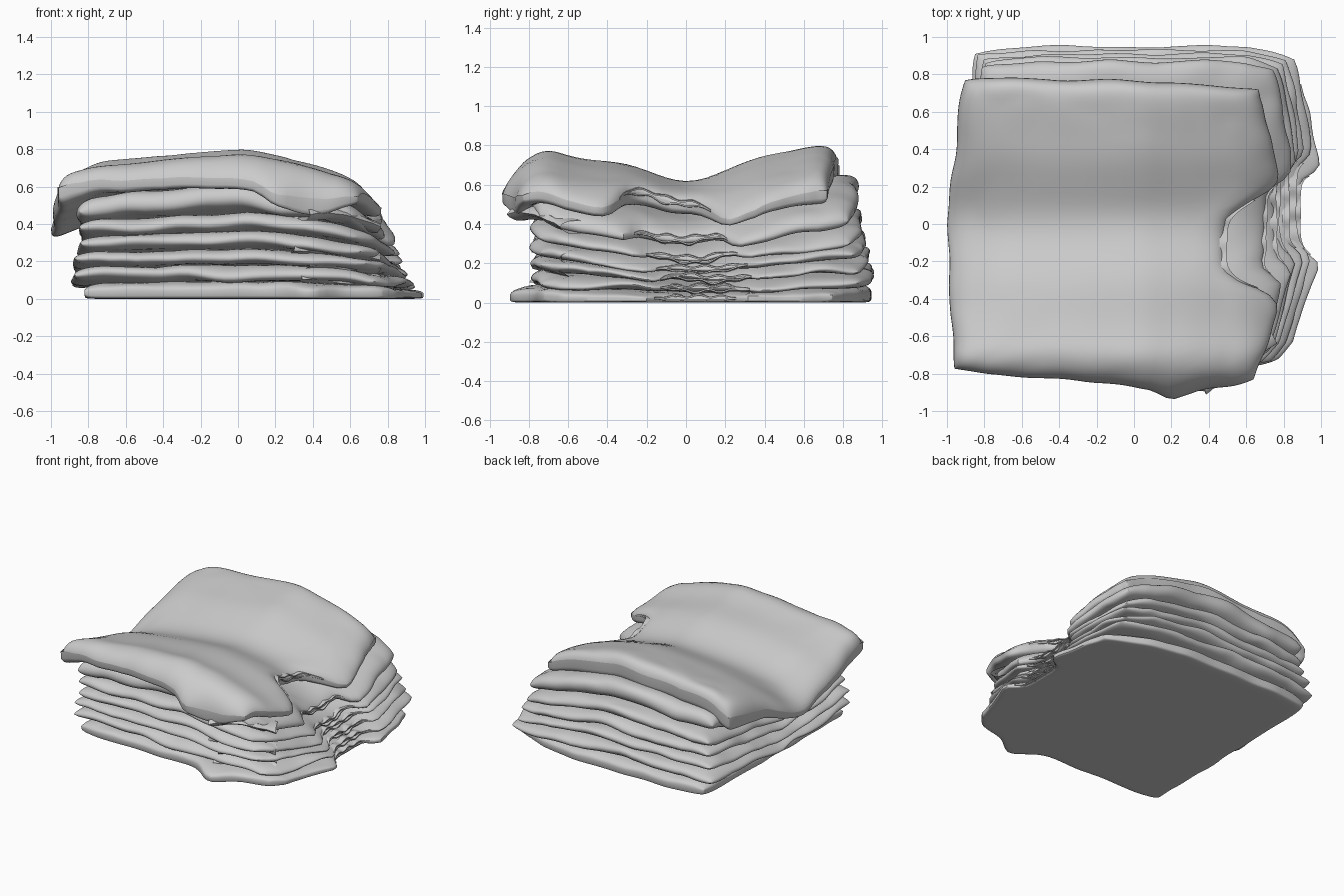
import bpy, bmesh, math
from mathutils import Vector, noise

if "Cube" in bpy.data.objects:
    bpy.data.objects.remove(bpy.data.objects["Cube"])

cloth = bpy.data.materials.new("grey cloth")
cloth.use_nodes = True
GREY = (0.6, 0.6, 0.6, 1)
cloth.diffuse_color = GREY
cloth.node_tree.nodes["Principled BSDF"].inputs["Base Color"].default_value = GREY


def interp(points, t):
    """Piecewise linear profile."""
    if t <= points[0][0]:
        return points[0][1]
    for (a, p), (b, q) in zip(points, points[1:]):
        if t <= b:
            return p + (q - p) * (t - a) / (b - a)
    return points[-1][1]


def soft(points, t, r):
    """Profile with its corners softened."""
    return sum(interp(points, t + r * k) for k in (-1, -0.5, 0, 0.5, 1)) / 5


def bump(t, centre, width):
    return math.exp(-((t - centre) / width) ** 2)


def wobble(x, y, seed, scale):
    return noise.noise(Vector((x * scale, y * scale, seed * 7.3 + 0.4)))


# Sagging saddle shape of the pile: ridge across y, falling off along x
RIDGE = [(-0.95, 0.60), (-0.86, 0.71), (-0.72, 0.79), (-0.55, 0.74), (-0.3, 0.71),
         (-0.06, 0.62), (0.06, 0.62), (0.35, 0.74), (0.75, 0.82), (0.95, 0.84)]
FALL = [(-1, 0.78), (-0.75, 0.9), (-0.4, 0.95), (0.05, 1.01),
        (0.3, 0.95), (0.6, 0.82), (0.8, 0.69), (1, 0.54)]


def pile_height(x, y):
    h = soft(RIDGE, y, 0.06) * soft(FALL, x, 0.06)
    # the trough deepens at the left, where the front corner lifts
    edge = max(0, (-x - 0.45) / 0.55) ** 2
    h += edge * (0.07 * bump(y, -0.85, 0.3) - 0.08 * bump(y, 0, 0.4))
    # the neck side sags
    h *= 1 - 0.2 * bump(x, 0.95, 0.22) * bump(y, 0.1, 0.28)
    return h + 0.018 * wobble(x, y, 1, 1.8)


# Outline of the garments; the top one is shifted towards -x and -y
LEFT = [(-0.8, -0.86), (0, -0.84), (0.9, -0.82)]
RIGHT = [(-0.8, -0.26), (-0.65, -0.14), (-0.13, 0), (0.36, 0), (0.92, -0.09)]
FRONT = [(-0.85, -0.74), (0, -0.77), (0.4, -0.79), (0.9, -0.72)]
BACK = [(-0.85, -0.01), (-0.5, 0.01), (0.6, 0.01), (0.9, -0.05)]
TOP_LEFT = [(-0.8, -0.97), (0, -1), (0.78, -0.92)]
TOP_RIGHT = [(-0.85, -0.14), (-0.35, 0.01), (0.2, 0), (0.5, -0.05), (0.72, -0.11)]
TOP_FRONT = [(-0.97, -0.79), (-0.5, -0.82), (0.1, -0.88), (0.2, -0.94),
             (0.36, -0.9), (0.65, -0.85)]
TOP_BACK = [(-0.92, 0), (0, -0.01), (0.6, -0.05)]

# name, lower and upper share of the pile, right, back, left shift, neck depth, neck centre
LAYERS = [
    ("first_shirt", 0.00, 0.12, 1.00, 0.93, 0.03, 0.12, 0.12),
    ("second_shirt", 0.12, 0.24, 0.96, 0.94, -0.04, 0.10, 0.11),
    ("third_shirt", 0.24, 0.35, 0.92, 0.92, -0.03, 0.10, 0.11),
    ("fourth_shirt", 0.35, 0.47, 0.89, 0.90, 0.0, 0.12, 0.09),
    ("fifth_shirt", 0.47, 0.60, 0.87, 0.88, 0.01, 0.12, 0.04),
    ("sixth_shirt", 0.60, 0.79, 0.84, 0.86, 0.0, 0.14, -0.02),
    ("top_shirt", 0.79, 1.00, 0.79, 0.78, 0.0, 0.31, -0.08),
]
N = 52


def span(layer):
    """Approximate front and back of a shirt."""
    return (-0.84 if layer[0] == "top_shirt" else -0.75), layer[4]


def place(layer, i, u, v, side):
    """Point on one side (+1 upper, -1 lower, 0 rim) of a folded shirt."""
    name, low, high, right, back, shift, depth, centre = layer
    top = name == "top_shirt"
    near, far = span(layer)
    yr = near + (far - near) * (v + 1) / 2
    x0 = interp(TOP_LEFT, yr) if top else interp(LEFT, yr) + shift
    x1 = right + interp(TOP_RIGHT if top else RIGHT, yr)
    x1 -= depth * math.exp(-abs((yr - centre) / 0.26) ** (4 if top else 8))
    xr = x0 + (x1 - x0) * (u + 1) / 2
    y0 = interp(TOP_FRONT if top else FRONT, xr)
    y1 = back + interp(TOP_BACK if top else BACK, xr)
    if i == 0:
        # sleeve hem at the front, back hem folded in at the right
        y0 -= 0.11 * bump(xr, 0.37, 0.13)
        y1 -= interp([(0.3, 0), (0.95, 0.13)], xr)
    # slightly rounded corners and uneven folded edges
    corner = 0.015 * (u * v) ** 10
    x0 += corner + 0.02 * wobble(yr, 3, i, 4)
    x1 += -corner + 0.015 * wobble(yr, 5, i, 6)
    y0 += corner + 0.02 * wobble(xr, 7, i, 4)
    y1 += -corner + 0.015 * wobble(xr, 9, i, 4)
    x = x0 + (x1 - x0) * (u + 1) / 2
    y = y0 + (y1 - y0) * (v + 1) / 2
    h = pile_height(x, y)
    if top:
        # hems of the top shirt hang down over the pile
        low -= (0.06 + 0.12 * abs(v)) * max(0, -u) ** 8 + 0.1 * max(0, v) ** 10
        low -= 0.2 * max(0, -v) ** 8 * bump(x, 0.38, 0.16)
    mid, half = h * (low + high) / 2, h * (high - low) / 2
    rim = max(abs(u), abs(v))
    if top:
        # rim sits high, so the hem tucks under
        mid += half * 0.35 * rim ** 18 * (1 - abs(side))
    elif i:
        mid += 0.03 * wobble(x, y, i + 20, 3.2) * rim ** 6
    roll = math.sqrt(max(0, (1 - u ** 18) * (1 - v ** 18)))
    z = mid + side * half * roll
    # creases near the edges
    if side > 0 or i:
        z += 0.018 * abs(wobble(x + y, x - y, i, 3)) * rim ** 3
    if i == 0 and side < 0:
        z *= 1 - roll ** 0.3
    return Vector((x, y, max(z, 0)))


def finish(name, bm):
    bmesh.ops.recalc_face_normals(bm, faces=bm.faces)
    mesh = bpy.data.meshes.new(name)
    bm.to_mesh(mesh)
    bm.free()
    mesh.materials.append(cloth)
    obj = bpy.data.objects.new(name, mesh)
    bpy.context.collection.objects.link(obj)
    bpy.ops.object.select_all(action="DESELECT")
    obj.select_set(True)
    bpy.context.view_layer.objects.active = obj
    bpy.ops.object.shade_smooth_by_angle(angle=math.radians(40))


def build_shirt(layer, i):
    bm = bmesh.new()
    steps = [math.sin(math.pi * (k / N - 0.5)) for k in range(N + 1)]
    for side in (1, -1):
        grid = [[bm.verts.new(place(layer, i, u, v, 0 if abs(u) == 1 or abs(v) == 1 else side))
                 for v in steps] for u in steps]
        for a in range(N):
            for b in range(N):
                bm.faces.new((grid[a][b], grid[a + 1][b], grid[a + 1][b + 1], grid[a][b + 1]))
    bmesh.ops.remove_doubles(bm, verts=bm.verts, dist=0.0002)
    finish(layer[0], bm)


def build_collar(layer, i):
    """Two thin wavy ribbons, the lips of the neck opening."""
    near, far = span(layer)
    for lip, label in ((1, "upper"), (-1, "lower")):
        bm = bmesh.new()
        rows = []
        for k in range(41):
            t = k / 20 - 1
            v = 2 * (layer[7] + 0.24 * t - near) / (far - near) - 1
            p = place(layer, i, 1, v, 0)
            gap = 0.014 * lip * (1 - t * t)
            z = max(0.012, p.z + gap + 0.008 * math.sin(t * 11 + i * 2 + lip) * (1 - t * t))
            rim = Vector((p.x + 0.012, p.y, z))
            back = Vector((p.x - 0.03, p.y, z + 0.006 * lip))
            thick = Vector((0, 0, 0.004))
            rows.append([bm.verts.new(c) for c in
                         (rim - thick, rim + thick, back + thick, back - thick)])
        for a, b in zip(rows, rows[1:]):
            for c in range(4):
                d = (c + 1) % 4
                bm.faces.new((a[c], a[d], b[d], b[c]))
        bm.faces.new(rows[0])
        bm.faces.new(rows[-1])
        finish(f"{layer[0]}_{label}_collar", bm)


def build_sleeve(layer, i):
    """Flattened sleeve end tucked under the front right of a shirt."""
    reach = -0.82 if i == 5 else -0.7
    start, end = Vector((0.72, -0.55)), Vector((0.26 + 0.04 * (i % 3), reach))
    bm = bmesh.new()
    rings = []
    for k in range(9):
        t = k / 8
        c = start.lerp(end, t)
        z = pile_height(c.x, c.y) * (layer[1] + layer[2]) / 2 - 0.02 * t
        ring = []
        for s in range(12):
            a = math.tau * s / 12
            w = 0.1 * math.cos(a)
            crumple = 0.02 * wobble(t * 2, a, i + 40, 1.5)
            ring.append(bm.verts.new((c.x + w * 0.45, c.y - w * 0.9 + crumple,
                                      max(0.005, z + 0.035 * math.sin(a) + crumple))))
        rings.append(ring)
    for a, b in zip(rings, rings[1:]):
        for s in range(12):
            d = (s + 1) % 12
            bm.faces.new((a[s], a[d], b[d], b[s]))
    finish(f"{layer[0]}_sleeve", bm)


for index, shirt in enumerate(LAYERS):
    build_shirt(shirt, index)
    build_collar(shirt, index)
    if index in (1, 2, 3, 5):
        build_sleeve(shirt, index)
